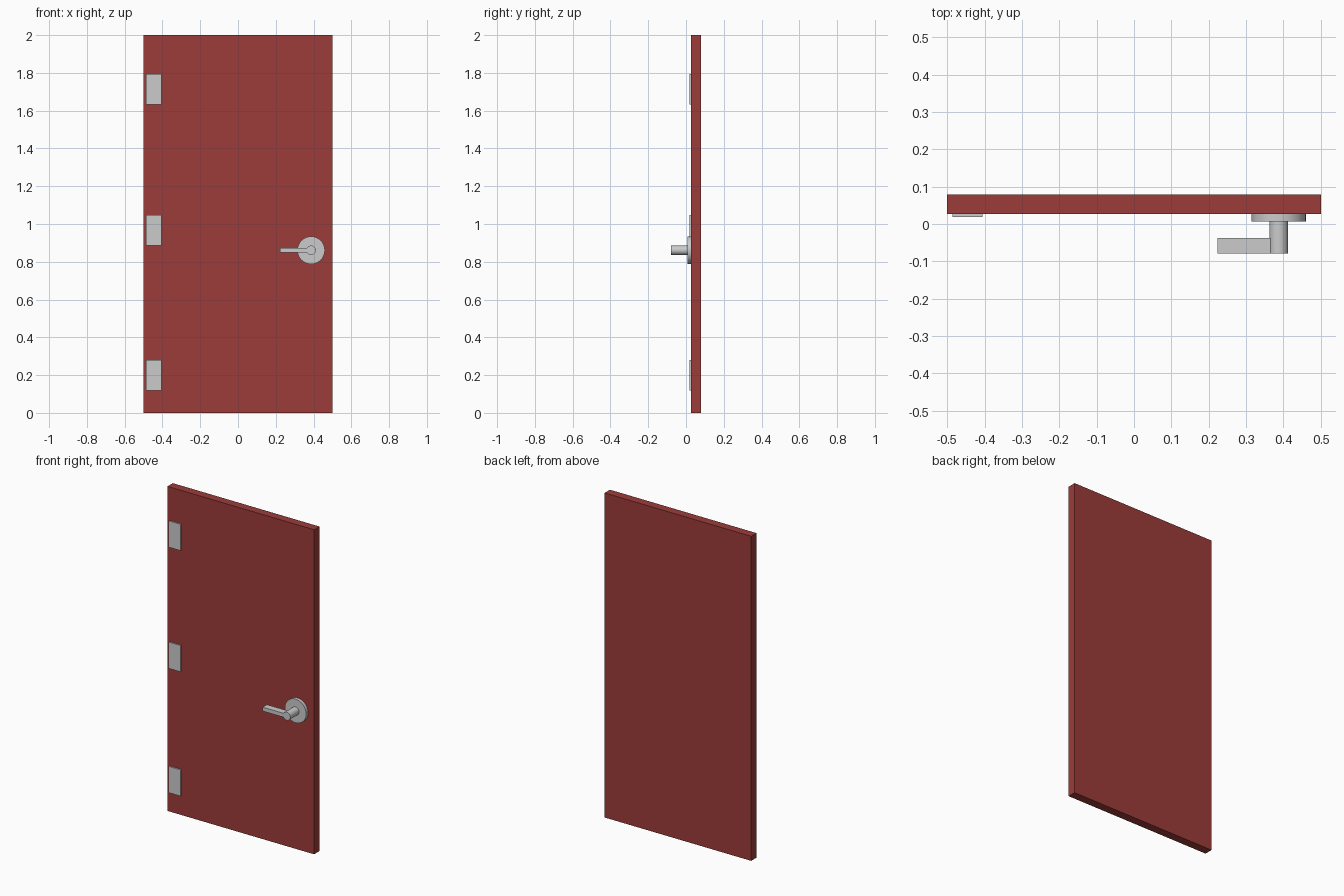
import bpy
import math

if "Cube" in bpy.data.objects:
    bpy.data.objects.remove(bpy.data.objects["Cube"])

DOOR_FRONT = 0.027


def box(name, x, y, z):
    """Box from (min, max) ranges on each axis."""
    lo, hi = zip(x, y, z)
    bpy.ops.mesh.primitive_cube_add(
        size=1, location=[(a + b) / 2 for a, b in zip(lo, hi)])
    ob = bpy.context.object
    ob.name = name
    ob.scale = [b - a for a, b in zip(lo, hi)]
    bpy.ops.object.transform_apply(location=False, rotation=False, scale=True)
    return ob


def disc(name, x, z, radius, y, sides):
    """Cylinder along y between the two y values."""
    bpy.ops.mesh.primitive_cylinder_add(
        vertices=sides, radius=radius, depth=y[1] - y[0],
        location=(x, (y[0] + y[1]) / 2, z), rotation=(math.pi / 2, 0, 0))
    ob = bpy.context.object
    ob.name = name
    bpy.ops.object.shade_smooth_by_angle(angle=math.radians(30))
    return ob


# door slab
red = bpy.data.materials.new("red_paint")
red.diffuse_color = (0.33, 0.045, 0.04, 1)
red.use_nodes = True
red.node_tree.nodes["Principled BSDF"].inputs["Base Color"].default_value = red.diffuse_color
door = box("door_panel", (-0.5, 0.5), (DOOR_FRONT, 0.079), (0, 2))
door.data.materials.append(red)

# three hinge plates on the left edge
for label, z in (("bottom", 0.2), ("middle", 0.966), ("top", 1.713)):
    box(f"hinge_{label}", (-0.486, -0.405), (0.019, DOOR_FRONT),
        (z - 0.081, z + 0.081))

# handle: round backplate, spindle and lever
HX, HZ = 0.387, 0.861
disc("handle_backplate", HX, HZ, 0.073, (0.007, DOOR_FRONT), 32)
disc("handle_spindle", HX, HZ, 0.025, (-0.079, 0.007), 32)
box("handle_lever", (0.223, HX), (-0.0785, -0.037), (HZ - 0.012, HZ + 0.012))
